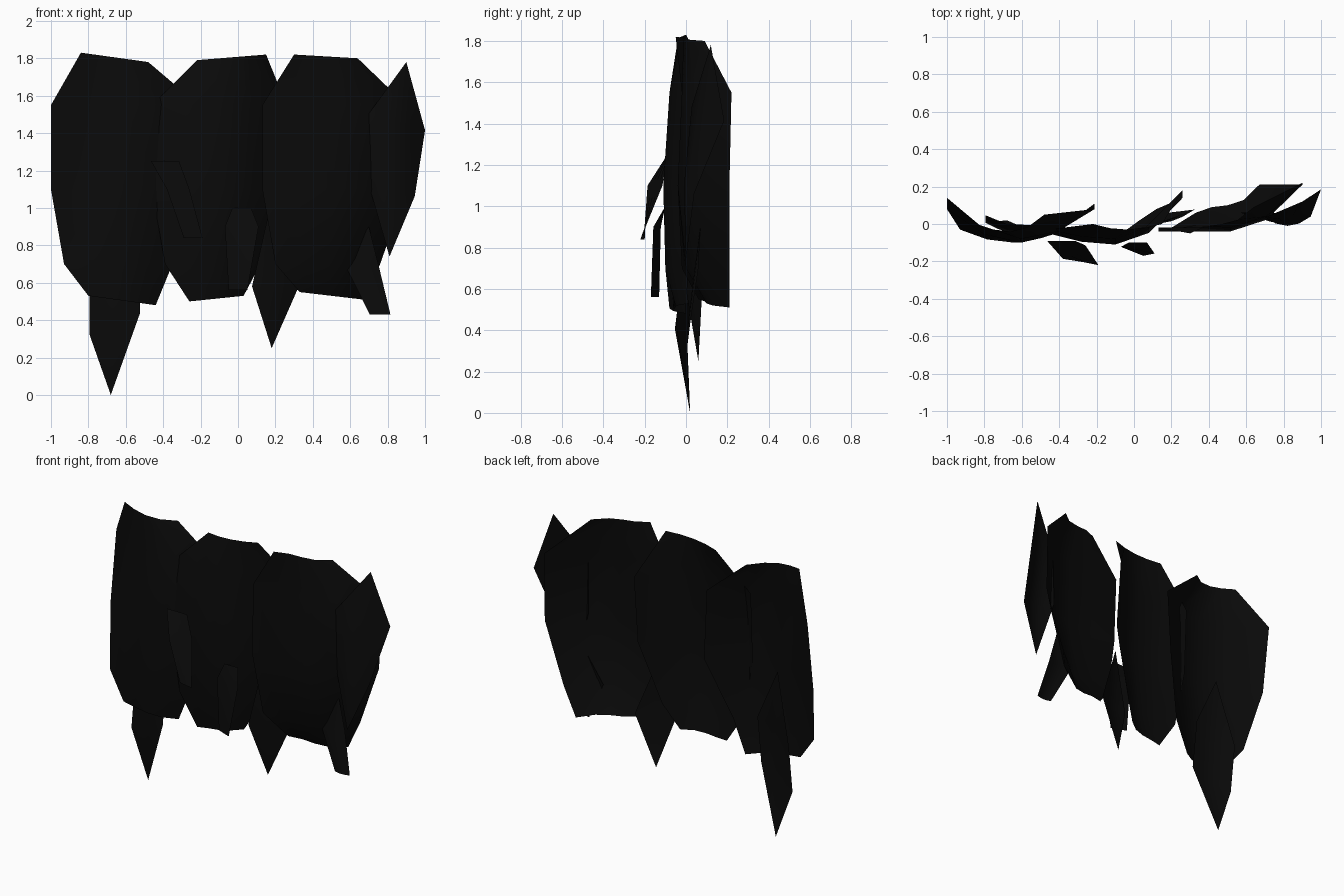
import bpy
import bmesh
from mathutils import Vector

cube = bpy.data.objects.get("Cube")
if cube:
    bpy.data.objects.remove(cube, do_unlink=True)

# One near-black material for every part
shade = (0.003, 0.003, 0.003, 1)
black = bpy.data.materials.new("soft_black")
black.use_nodes = True
black.diffuse_color = shade
shader = black.node_tree.nodes["Principled BSDF"]
shader.inputs["Base Color"].default_value = shade
shader.inputs["Roughness"].default_value = 0.9


def sheet(name, rows):
    """Join rows of points, listed from top to bottom, into a thin smooth sheet."""
    bm = bmesh.new()
    grid = [[bm.verts.new(point) for point in row] for row in rows]
    for upper, lower in zip(grid, grid[1:]):
        for i in range(len(upper) - 1):
            bm.faces.new((upper[i], lower[i], lower[i + 1], upper[i + 1]))
    # Pointed ends collapse to a single vertex
    bmesh.ops.remove_doubles(bm, verts=bm.verts, dist=0.001)
    mesh = bpy.data.meshes.new(name)
    bm.to_mesh(mesh)
    bm.free()
    mesh.materials.append(black)
    for polygon in mesh.polygons:
        polygon.use_smooth = True
    part = bpy.data.objects.new(name, mesh)
    bpy.context.collection.objects.link(part)


def panel(name, left, right, top_left, top_right, bottom_left, bottom_right,
          left_depth, middle_depth, right_depth, columns=4):
    """Wide panel in five rows: narrowed at both ends, side edges curling back."""
    left_edge = [top_left, (left, 1.55), (left, 1.1),
                 (left + 0.07, 0.7), (left + 0.2, bottom_left)]
    right_edge = [top_right, (right, 1.55), (right, 1.1),
                  (right - 0.14, 0.7), (right - 0.23, bottom_right)]
    rows = []
    for start, end, back_l, front, back_r in zip(
            left_edge, right_edge, left_depth, middle_depth, right_depth):
        row = []
        for i in range(columns + 1):
            u = i / columns
            side = 2 * u - 1
            edge = back_l if side < 0 else back_r
            x, z = Vector(start).lerp(Vector(end), u)
            row.append((x, front + (edge - front) * side * side, z))
        rows.append(row)
    sheet(name, rows)


def strand(name, path, bow=0.0, tilt=0.0):
    """Narrow strip along a path of (x, y, z, width, slant), bowed forward."""
    rows = []
    for x, y, z, width, slant in path:
        row = []
        for side in (-1, -0.5, 0, 0.5, 1):
            shift = Vector((side / 2, slant * side - bow * (1 - side * side),
                            tilt * side))
            row.append(Vector((x, y, z)) + shift * width)
        rows.append(row)
    sheet(name, rows)


# Wide overlapping panels
panel("right_panel", left=-1, right=-0.21,
      top_left=(-0.84, 1.83), top_right=(-0.48, 1.78),
      bottom_left=0.53, bottom_right=0.48,
      left_depth=(0, 0.14, 0.08, -0.03, -0.07),
      middle_depth=(-0.04, -0.08, -0.1, -0.1, -0.08),
      right_depth=(0.05, 0.08, 0.11, 0, 0))
panel("middle_panel", left=-0.46, right=0.26,
      top_left=(-0.22, 1.79), top_right=(0.15, 1.82),
      bottom_left=0.5, bottom_right=0.53,
      left_depth=(0, -0.03, -0.05, -0.06, -0.06),
      middle_depth=(-0.03, -0.08, -0.11, -0.1, -0.05),
      right_depth=(0, 0.18, 0.14, 0.08, 0.02))
panel("left_panel", left=0.13, right=0.9,
      top_left=(0.3, 1.82), top_right=(0.64, 1.8),
      bottom_left=0.55, bottom_right=0.51,
      left_depth=(-0.05, -0.02, -0.04, -0.02, 0.06),
      middle_depth=(0, -0.02, -0.04, 0, 0.1),
      right_depth=(0.09, 0.22, 0.21, 0.21, 0.21))

# Narrow leaf at the far left edge
strand("left_edge_leaf", [
    (0.9, 0.12, 1.78, 0, 0),
    (0.85, 0.11, 1.46, 0.3, 0.25),
    (0.82, 0.04, 1.1, 0.25, 0),
    (0.81, 0, 0.74, 0, 0)], bow=0.2, tilt=-0.15)

# Hanging points below the panels
strand("right_spike", [
    (-0.68, 0, 1.1, 0, 0),
    (-0.66, 0.02, 0.7, 0.27, -0.1),
    (-0.66, -0.02, 0.38, 0.27, -0.1),
    (-0.68, 0.02, 0, 0, 0)], bow=0.1, tilt=0.2)
strand("middle_spike", [
    (0.17, 0.02, 1, 0, 0),
    (0.2, 0.04, 0.58, 0.25, 0.15),
    (0.18, 0.06, 0.25, 0, 0)], bow=0.1)
strand("left_tuft", [
    (0.7, 0.07, 0.9, 0, 0),
    (0.66, 0.06, 0.7, 0.18, 0),
    (0.76, 0.02, 0.43, 0.11, 0)], bow=0.1)

# Small loose pieces standing off the front
strand("front_flick", [
    (-0.39, -0.09, 1.25, 0.15, 0),
    (-0.32, -0.15, 1.1, 0.12, 0.3),
    (-0.24, -0.21, 0.84, 0.1, -0.1)])
strand("front_tuft", [
    (0.02, -0.1, 1, 0.1, 0),
    (0.02, -0.14, 0.9, 0.18, -0.1),
    (0, -0.15, 0.56, 0.1, -0.2)])
